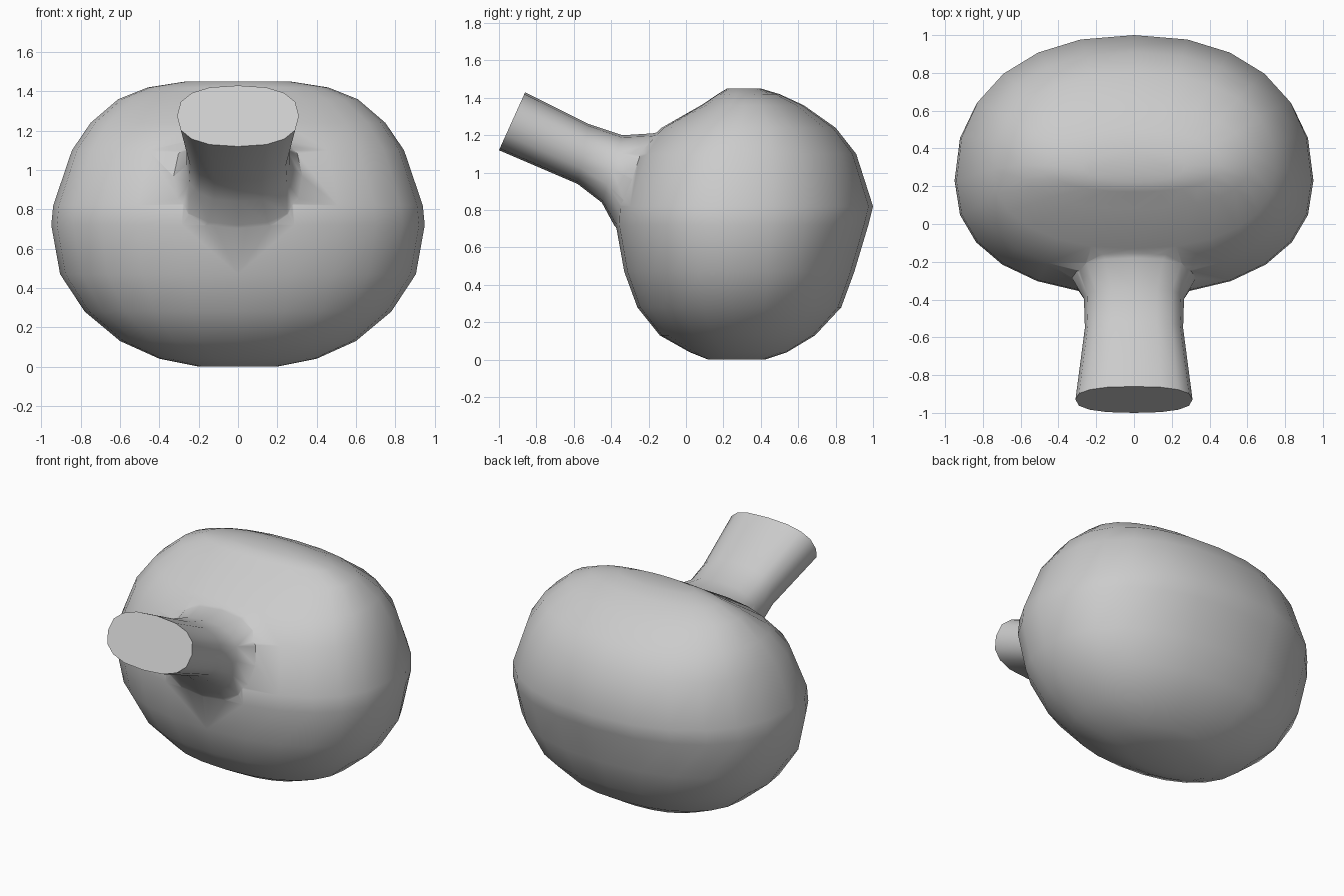
import bpy, bmesh
from math import cos, sin, pi

if "Cube" in bpy.data.objects:
    bpy.data.objects.remove(bpy.data.objects["Cube"])


def spow(v, p):
    return (1 if v >= 0 else -1) * abs(v) ** p


def loft(name, rings):
    """Skin a list of closed point rings and cap both ends."""
    bm = bmesh.new()
    loops = [[bm.verts.new(p) for p in ring] for ring in rings]
    for a, b in zip(loops, loops[1:]):
        n = len(a)
        for i in range(n):
            j = (i + 1) % n
            bm.faces.new((a[i], a[j], b[j], b[i]))
    bm.faces.new(loops[0][::-1])
    bm.faces.new(loops[-1])
    bmesh.ops.recalc_face_normals(bm, faces=bm.faces[:])
    mesh = bpy.data.meshes.new(name)
    bm.to_mesh(mesh)
    bm.free()
    ob = bpy.data.objects.new(name, mesh)
    bpy.context.collection.objects.link(ob)
    return ob


def body_ring(z, half_x, front, mid, back, n=24, e=2 / 2.25):
    pts = []
    for i in range(n):
        c, s = cos(2 * pi * i / n), sin(2 * pi * i / n)
        reach = back - mid if s > 0 else mid - front
        pts.append((half_x * spow(c, e), mid + reach * spow(s, e), z))
    return pts


def neck_ring(top, bottom, half_x, n=16, e=2 / 2.5):
    pts = []
    for i in range(n):
        c, s = cos(2 * pi * i / n), sin(2 * pi * i / n)
        t = 0.5 + 0.5 * spow(s, e)
        pts.append((half_x * spow(c, e),
                    bottom[0] + (top[0] - bottom[0]) * t,
                    bottom[1] + (top[1] - bottom[1]) * t))
    return pts


# Rounded body: height, half width, front y, widest y, back y
body = loft("body", [body_ring(*r) for r in (
    (0.00, 0.20, 0.12, 0.27, 0.42),
    (0.04, 0.40, 0.02, 0.27, 0.54),
    (0.13, 0.60, -0.14, 0.26, 0.69),
    (0.28, 0.78, -0.26, 0.25, 0.83),
    (0.47, 0.905, -0.33, 0.24, 0.90),
    (0.72, 0.95, -0.375, 0.23, 0.975),
    (0.82, 0.94, -0.37, 0.23, 1.00),
    (1.10, 0.845, -0.27, 0.26, 0.91),
    (1.24, 0.75, -0.13, 0.29, 0.80),
    (1.36, 0.61, 0.08, 0.31, 0.63),
    (1.42, 0.46, 0.17, 0.31, 0.50),
    (1.45, 0.27, 0.22, 0.31, 0.40))])

# Flared neck: top point, bottom point (y, z), half width
neck = loft("neck", [neck_ring(*r) for r in (
    ((-0.86, 1.43), (-1.00, 1.12), 0.31),
    ((-0.52, 1.26), (-0.58, 0.94), 0.26),
    ((-0.34, 1.20), (-0.45, 0.84), 0.265),
    ((-0.18, 1.21), (-0.385, 0.72), 0.33),
    ((-0.08, 1.23), (-0.32, 0.64), 0.46),
    ((0.20, 1.20), (0.10, 0.70), 0.40))])

# Merge neck into body
mod = body.modifiers.new("join_neck", "BOOLEAN")
mod.operation = "UNION"
mod.solver = "EXACT"
mod.object = neck
bpy.context.view_layer.objects.active = body
body.select_set(True)
bpy.ops.object.modifier_apply(modifier=mod.name)
bpy.data.objects.remove(neck, do_unlink=True)
bpy.ops.object.shade_smooth_by_angle(angle=pi * 50 / 180)
